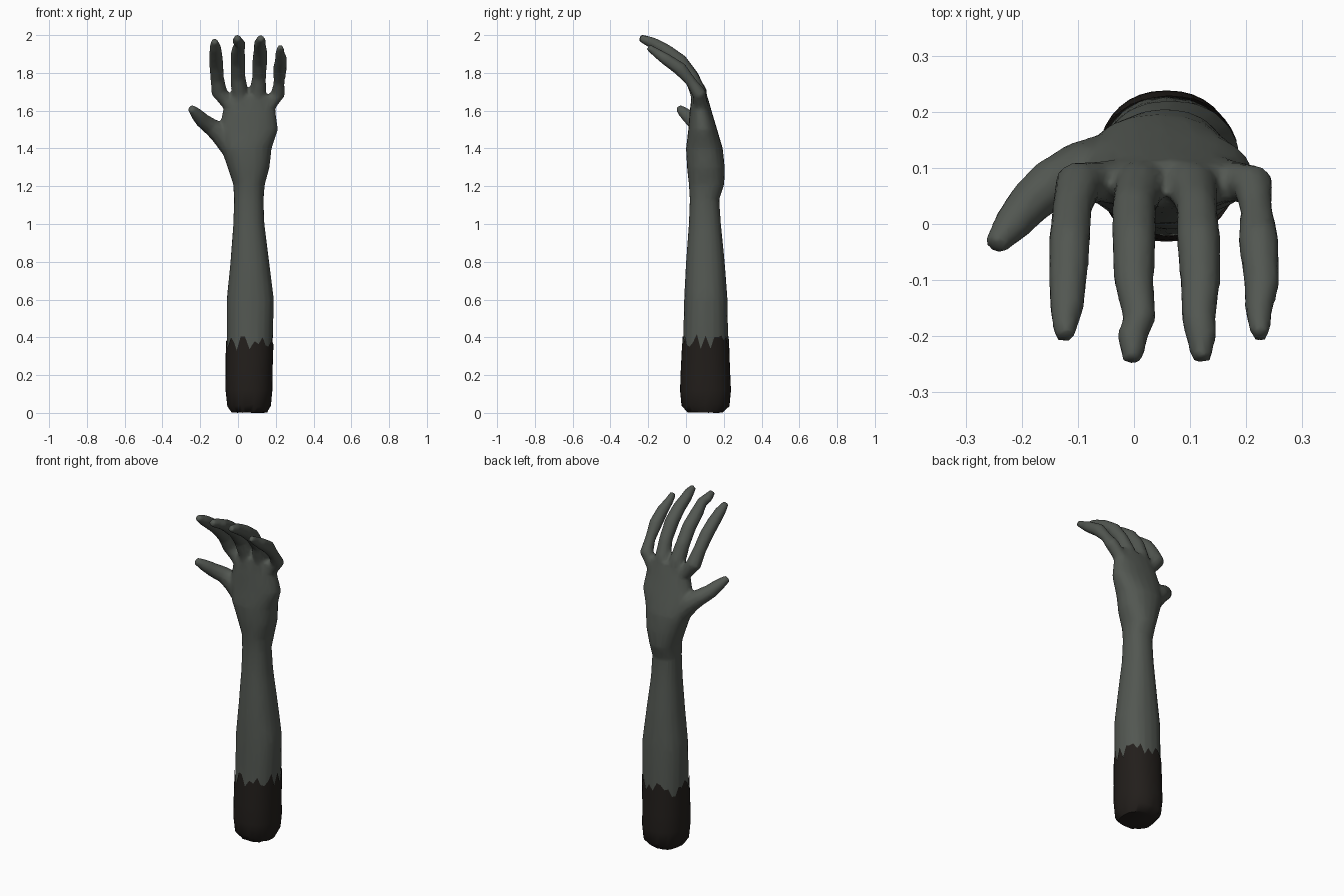
import bpy, bmesh, math, random
from mathutils import Vector

random.seed(4)

# z, x min, x max, y min, y max of the arm and palm
SECTIONS = [
    (0.00, -0.03, 0.15, 0.01, 0.19), (0.04, -0.062, 0.178, -0.03, 0.238),
    (0.20, -0.062, 0.178, -0.025, 0.23), (0.40, -0.06, 0.185, -0.015, 0.223),
    (0.60, -0.06, 0.19, -0.01, 0.22), (0.80, -0.04, 0.165, 0.00, 0.205),
    (1.00, -0.025, 0.14, 0.015, 0.185), (1.13, -0.021, 0.135, 0.02, 0.176),
    (1.21, -0.025, 0.142, 0.015, 0.203), (1.30, -0.055, 0.167, 0.005, 0.205),
    (1.40, -0.09, 0.178, 0.00, 0.195), (1.50, -0.10, 0.212, 0.012, 0.165),
    (1.60, -0.08, 0.198, 0.02, 0.135), (1.68, -0.055, 0.195, 0.03, 0.112)]


def section(z):
    for a, b in zip(SECTIONS, SECTIONS[1:]):
        if z <= b[0]:
            t = (z - a[0]) / (b[0] - a[0])
            return [p + (q - p) * t for p, q in zip(a[1:], b[1:])]
    return SECTIONS[-1][1:]


def arm_point(z, angle, grow=0.0):
    x0, x1, y0, y1 = section(z)
    c, s = math.cos(angle), math.sin(angle)
    e = 0.9
    return Vector(((x0 + x1) / 2 + ((x1 - x0) / 2 + grow) * math.copysign(abs(c) ** e, c),
                   (y0 + y1) / 2 + ((y1 - y0) / 2 + grow) * math.copysign(abs(s) ** e, s), z))


def skin_rings(bm, rings, cap_end=True):
    loops = [[bm.verts.new(p) for p in r] for r in rings]
    n = len(loops[0])
    for a, b in zip(loops, loops[1:]):
        for i in range(n):
            bm.faces.new((a[i], a[(i + 1) % n], b[(i + 1) % n], b[i]))
    bm.faces.new(loops[0][::-1])
    if cap_end:
        bm.faces.new(loops[-1])


def tube(bm, path, n=10):
    pts = [Vector(p[:3]) for p in path]
    rings = []
    for i, p in enumerate(pts):
        d = (pts[min(i + 1, len(pts) - 1)] - pts[max(i - 1, 0)]).normalized()
        u = Vector((0, -1, 0)).cross(d)
        u = (u if u.length > 0.1 else Vector((1, 0, 0))).normalized()
        v = d.cross(u)
        r = path[i][3]
        rings.append([p + r * (u * math.cos(2 * math.pi * k / n) + v * math.sin(2 * math.pi * k / n))
                      for k in range(n)])
    skin_rings(bm, rings)


def make_object(name, bm, color):
    bmesh.ops.recalc_face_normals(bm, faces=bm.faces)
    me = bpy.data.meshes.new(name)
    bm.to_mesh(me)
    bm.free()
    ob = bpy.data.objects.new(name, me)
    bpy.context.collection.objects.link(ob)
    mat = bpy.data.materials.new(name + "_colour")
    mat.diffuse_color = color
    me.materials.append(mat)
    return ob


# Forearm, wrist and palm
bm = bmesh.new()
N = 20
levels = [0.25] + [s[0] for s in SECTIONS[3:]]
skin_rings(bm, [[arm_point(z, 2 * math.pi * k / N) for k in range(N)] for z in levels])

# Fingers and thumb: x, y, z, radius
index = [(-0.01, 0.075, 1.60, 0.045), (-0.065, 0.075, 1.655, 0.037), (-0.10, 0.07, 1.70, 0.043),
         (-0.11, 0.03, 1.77, 0.036), (-0.115, -0.03, 1.845, 0.038), (-0.118, -0.10, 1.90, 0.035),
         (-0.12, -0.15, 1.935, 0.031), (-0.125, -0.203, 1.97, 0.018)]
middle = [(0.03, 0.08, 1.58, 0.045), (0.01, 0.067, 1.69, 0.045), (0.0, 0.03, 1.78, 0.040),
          (0.0, -0.03, 1.86, 0.040), (0.0, -0.105, 1.917, 0.036), (0.01, -0.17, 1.955, 0.030),
          (-0.003, -0.20, 1.968, 0.028), (-0.003, -0.245, 1.987, 0.018)]
ring = [(0.09, 0.08, 1.58, 0.045), (0.105, 0.067, 1.69, 0.045), (0.112, 0.03, 1.78, 0.037),
        (0.115, -0.03, 1.86, 0.040), (0.118, -0.105, 1.917, 0.036), (0.115, -0.17, 1.955, 0.031),
        (0.12, -0.20, 1.968, 0.028), (0.12, -0.243, 1.985, 0.018)]
little = [(0.14, 0.08, 1.60, 0.045), (0.18, 0.075, 1.65, 0.037), (0.212, 0.07, 1.69, 0.038),
          (0.218, 0.025, 1.755, 0.029), (0.222, -0.03, 1.82, 0.037), (0.228, -0.11, 1.875, 0.032),
          (0.222, -0.155, 1.905, 0.025), (0.225, -0.20, 1.937, 0.017)]
thumb = [(0.0, 0.10, 1.36, 0.06), (-0.05, 0.10, 1.43, 0.062), (-0.10, 0.09, 1.485, 0.056),
         (-0.15, 0.07, 1.52, 0.045), (-0.188, 0.035, 1.548, 0.040), (-0.217, 0.0, 1.58, 0.034),
         (-0.25, -0.04, 1.615, 0.020)]
for digit in (index, middle, ring, little, thumb):
    tube(bm, digit)

# Fuse into one skin, then reduce to a modest polygon count
arm = make_object("arm_and_hand", bm, (0.085, 0.095, 0.083, 1))
rm = arm.modifiers.new("fuse", 'REMESH')
rm.mode = 'VOXEL'
rm.voxel_size = 0.009
rm.use_smooth_shade = True
sm = arm.modifiers.new("soften", 'SMOOTH')
sm.factor = 0.5
sm.iterations = 4
dec = arm.modifiers.new("reduce", 'DECIMATE')
dec.ratio = 0.15

# Dark stained stump with a ragged upper edge
bm = bmesh.new()
M = 36
rings = [[arm_point(z, 2 * math.pi * k / M, 0.004) + Vector((0, 0, random.uniform(0, wob)))
          for k in range(M)]
         for z, wob in ((0.0, 0.006), (0.03, 0.02), (0.12, 0), (0.22, 0), (0.30, 0))]
rings.append([arm_point(random.uniform(0.33, 0.42), 2 * math.pi * k / M, 0.004) for k in range(M)])
skin_rings(bm, rings, cap_end=False)
stump = make_object("stained_stump", bm, (0.016, 0.013, 0.011, 1))

# Smooth shading
bpy.ops.object.select_all(action='DESELECT')
stump.select_set(True)
bpy.context.view_layer.objects.active = stump
bpy.ops.object.shade_smooth_by_angle(angle=math.radians(50))
